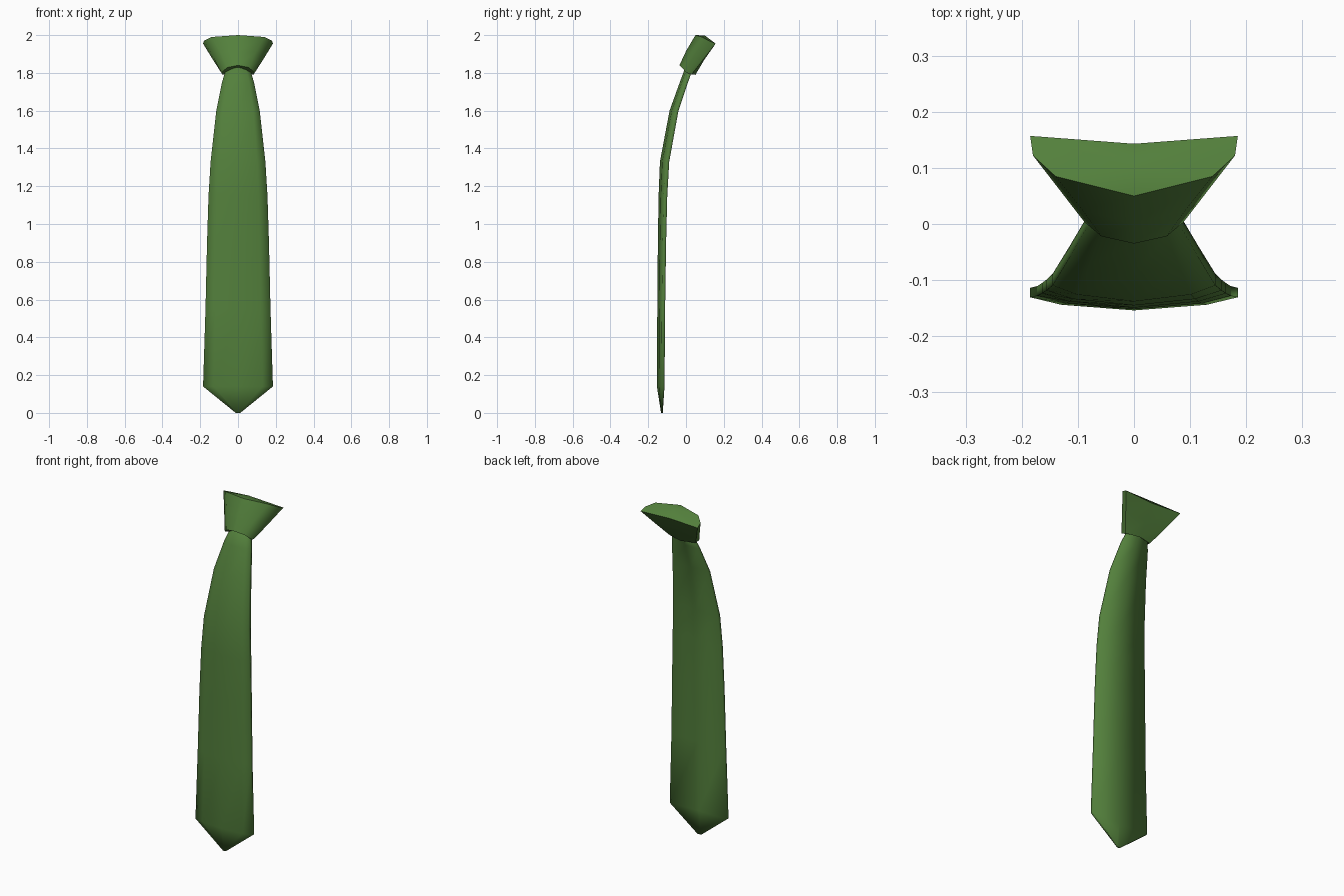
import bpy, bmesh, math

if "Cube" in bpy.data.objects:
    bpy.data.objects.remove(bpy.data.objects["Cube"])

green = bpy.data.materials.new("tie green")
green.diffuse_color = (0.087, 0.216, 0.045, 1)
green.use_nodes = True
green.node_tree.nodes["Principled BSDF"].inputs["Base Color"].default_value = green.diffuse_color


def full_ring(half):
    """Mirror a half ring (front centre -> back centre) across x = 0."""
    return half + [(-x, y, z) for x, y, z in half[-2:0:-1]]


def loft(name, halves, bottom=None, top=None, angle=180):
    """Skin rings from bottom to top; ends close on a flat cap or a fan point."""
    bm = bmesh.new()
    rings = [[bm.verts.new(p) for p in full_ring(h)] for h in halves]
    n = len(rings[0])
    for a, b in zip(rings, rings[1:]):
        for i in range(n):
            j = (i + 1) % n
            bm.faces.new((a[i], a[j], b[j], b[i]))
    for ring, centre in ((rings[0], bottom), (rings[-1], top)):
        if centre:
            c = bm.verts.new(centre)
            for i in range(n):
                bm.faces.new((ring[i], ring[(i + 1) % n], c))
        else:
            bm.faces.new(ring)
    bmesh.ops.recalc_face_normals(bm, faces=bm.faces)
    mesh = bpy.data.meshes.new(name)
    bm.to_mesh(mesh)
    bm.free()
    mesh.materials.append(green)
    obj = bpy.data.objects.new(name, mesh)
    bpy.context.collection.objects.link(obj)
    bpy.ops.object.select_all(action='DESELECT')
    obj.select_set(True)
    bpy.context.view_layer.objects.active = obj
    bpy.ops.object.shade_smooth_by_angle(angle=math.radians(angle))
    return obj


# Hanging blade: height, half width, front y, back y
rows = [
    (0.000, 0.012, -0.132, -0.124),
    (0.140, 0.185, -0.154, -0.118),
    (0.550, 0.172, -0.152, -0.115),
    (0.900, 0.164, -0.149, -0.110),
    (1.150, 0.156, -0.145, -0.104),
    (1.330, 0.145, -0.138, -0.094),
    (1.600, 0.115, -0.087, -0.045),
    (1.750, 0.085, -0.033, 0.006),
    (1.860, 0.050, 0.008, 0.045),
]
blade = []
for z, w, yf, yb in rows:
    d = yb - yf
    blade.append([(0, yf, z), (0.7 * w, yf + 0.28 * d, z), (w, yf + 0.65 * d, z),
                  (w, yb + 0.12 * d, z), (0, yb, z)])
loft("tie_blade", blade, angle=100)

# Knot: flared, leaning back towards the collar
knot = [
    [(0, -0.035, 1.840), (0.058, -0.022, 1.828), (0.088, 0.003, 1.800),
     (0.083, 0.030, 1.792), (0, 0.050, 1.790)],
    [(0, 0.000, 1.915), (0.092, 0.025, 1.908), (0.132, 0.060, 1.885),
     (0.136, 0.095, 1.875), (0, 0.096, 1.868)],
    [(0, 0.050, 2.000), (0.140, 0.085, 1.990), (0.180, 0.122, 1.970),
     (0.185, 0.157, 1.955), (0, 0.143, 1.955)],
]
loft("tie_knot", knot, bottom=(0, 0.01, 1.825), top=(0, 0.10, 1.998), angle=60)
